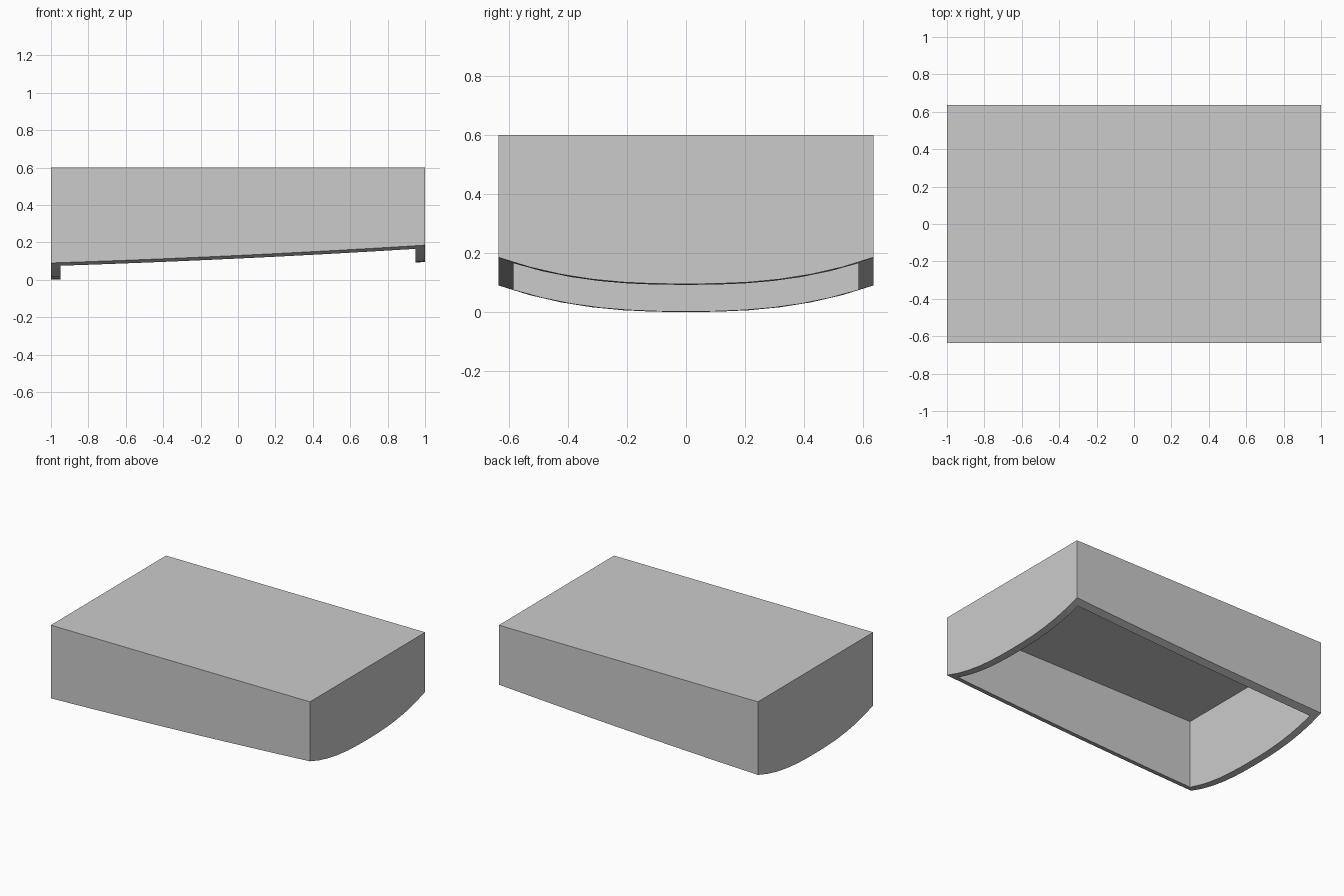
import bpy
import bmesh

cube = bpy.data.objects.get("Cube")
if cube:
    bpy.data.objects.remove(cube, do_unlink=True)

HALF_X, HALF_Y, TOP = 1.0, 0.635, 0.6
WALL = 0.05
SEGMENTS = 12


def rim_height(x, y):
    """Lower edge: rises towards the left end, dips along the middle."""
    along = 0.04 + 0.0475 * x + 0.0075 * x * x
    across = 0.09 * (abs(y) / HALF_Y) ** 2.5
    return along + across


def perimeter(hx, hy):
    """Points around a rectangle, each side cut into equal segments."""
    corners = [(-hx, -hy), (hx, -hy), (hx, hy), (-hx, hy)]
    points = []
    for i, (ax, ay) in enumerate(corners):
        bx, by = corners[(i + 1) % 4]
        for s in range(SEGMENTS):
            t = s / SEGMENTS
            points.append((ax + (bx - ax) * t, ay + (by - ay) * t))
    return points


def bridge(bm, lower, upper):
    n = len(lower)
    for i in range(n):
        j = (i + 1) % n
        bm.faces.new((lower[i], lower[j], upper[j], upper[i]))


bm = bmesh.new()
outer = perimeter(HALF_X, HALF_Y)
inner = perimeter(HALF_X - WALL, HALF_Y - WALL)

# Rings from the outer top, down around the rim, up to the ceiling
rings = [
    [bm.verts.new((x, y, TOP)) for x, y in outer],
    [bm.verts.new((x, y, rim_height(x, y))) for x, y in outer],
    [bm.verts.new((x, y, rim_height(x, y))) for x, y in inner],
    [bm.verts.new((x, y, TOP - WALL)) for x, y in inner],
]
for first, second in zip(rings, rings[1:]):
    bridge(bm, second, first)

# Top plate and the ceiling of the hollow
bm.faces.new(rings[0])
bm.faces.new(list(reversed(rings[-1])))
bmesh.ops.recalc_face_normals(bm, faces=bm.faces)

mesh = bpy.data.meshes.new("hollow_cover")
bm.to_mesh(mesh)
bm.free()
cover = bpy.data.objects.new("hollow_cover", mesh)
bpy.context.collection.objects.link(cover)

# Plain grey finish
grey = bpy.data.materials.new("light_grey")
grey.use_nodes = True
colour = (0.6, 0.6, 0.6, 1.0)
grey.diffuse_color = colour
grey.node_tree.nodes["Principled BSDF"].inputs["Base Color"].default_value = colour
mesh.materials.append(grey)
